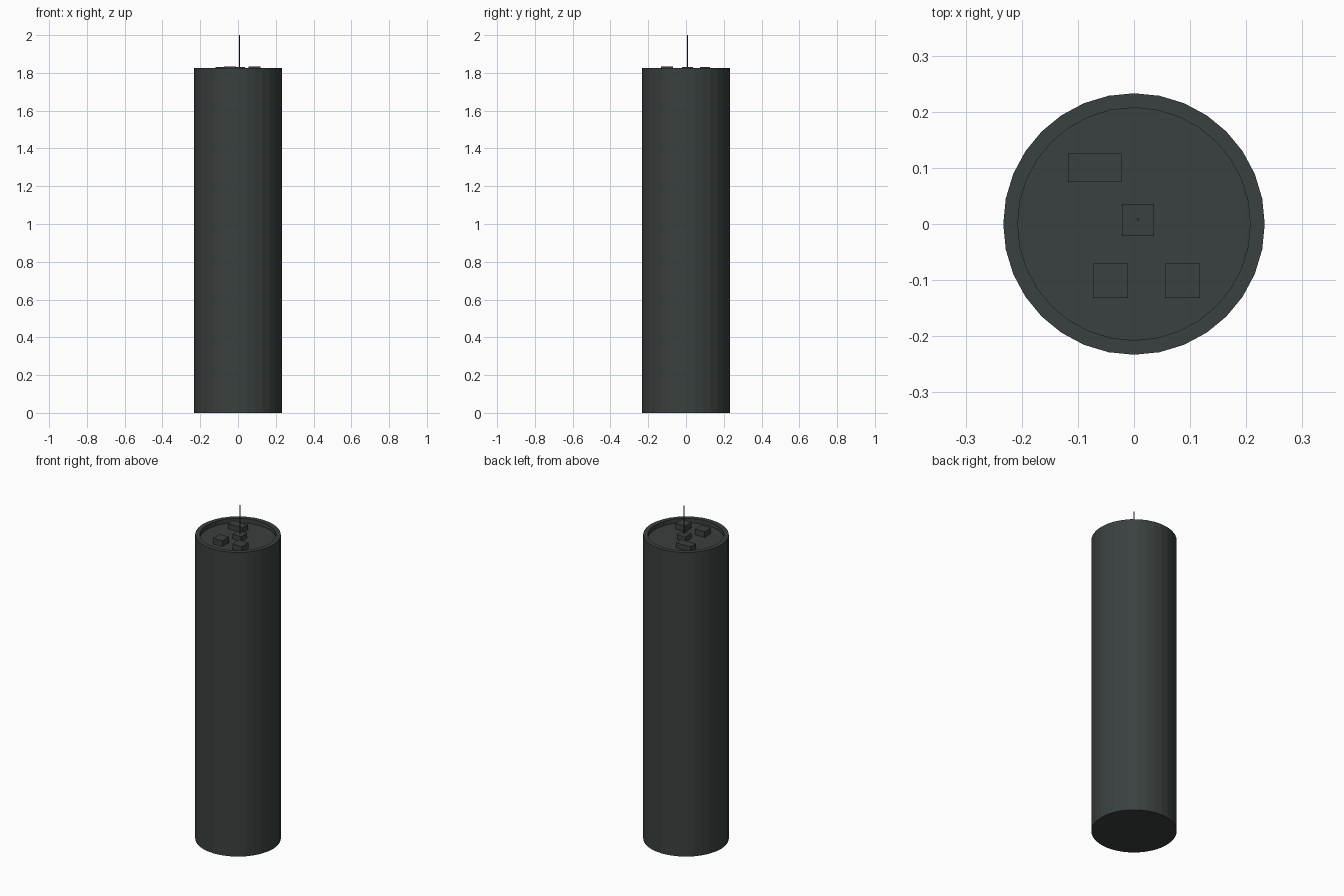
import bpy, bmesh, math

cube = bpy.data.objects.get("Cube")
if cube:
    bpy.data.objects.remove(cube, do_unlink=True)

SIDES = 32
RADIUS, INNER = 0.233, 0.207
WALL_TOP, ROOF = 1.826, 1.8


def material(name, rgb):
    mat = bpy.data.materials.new(name)
    mat.use_nodes = True
    mat.diffuse_color = (*rgb, 1)
    mat.node_tree.nodes["Principled BSDF"].inputs["Base Color"].default_value = (*rgb, 1)
    return mat


slate = material("dark slate", (0.042, 0.052, 0.05))


def finish(name, bm):
    bmesh.ops.recalc_face_normals(bm, faces=bm.faces)
    mesh = bpy.data.meshes.new(name)
    bm.to_mesh(mesh)
    bm.free()
    mesh.materials.append(slate)
    obj = bpy.data.objects.new(name, mesh)
    bpy.context.collection.objects.link(obj)
    return obj


def roof_box(name, x0, x1, y0, y1, top):
    bm = bmesh.new()
    bmesh.ops.create_cube(bm, size=1)
    bmesh.ops.scale(bm, vec=(x1 - x0, y1 - y0, top - ROOF), verts=bm.verts)
    bmesh.ops.translate(bm, vec=((x0 + x1) / 2, (y0 + y1) / 2, (top + ROOF) / 2), verts=bm.verts)
    return finish(name, bm)


# Tower shaft: the top face is inset for the parapet, then sunk for the roof
bm = bmesh.new()
bmesh.ops.create_cone(bm, cap_ends=True, segments=SIDES, radius1=RADIUS, radius2=RADIUS, depth=WALL_TOP)
bmesh.ops.translate(bm, vec=(0, 0, WALL_TOP / 2), verts=bm.verts)
top = max(bm.faces, key=lambda f: f.calc_center_median().z)
bmesh.ops.inset_region(bm, faces=[top], thickness=(RADIUS - INNER) * math.cos(math.pi / SIDES))
roof = bmesh.ops.extrude_face_region(bm, geom=[top])["geom"]
bmesh.ops.translate(bm, vec=(0, 0, ROOF - WALL_TOP), verts=[v for v in roof if isinstance(v, bmesh.types.BMVert)])
if top.is_valid:
    bmesh.ops.delete(bm, geom=[top], context="FACES_ONLY")
finish("tower_shaft", bm)

# Rooftop equipment
roof_box("long_roof_unit", -0.118, -0.022, 0.075, 0.126, 1.831)
roof_box("antenna_base", -0.021, 0.036, -0.021, 0.036, 1.83)
roof_box("right_roof_unit", -0.073, -0.011, -0.132, -0.07, 1.835)
roof_box("left_roof_unit", 0.055, 0.118, -0.132, -0.07, 1.835)

# Antenna mast
bm = bmesh.new()
bmesh.ops.create_cone(bm, cap_ends=True, segments=8, radius1=0.0025, radius2=0.0025, depth=2 - ROOF)
bmesh.ops.translate(bm, vec=(0.007, 0.008, (2 + ROOF) / 2), verts=bm.verts)
finish("antenna_mast", bm)
